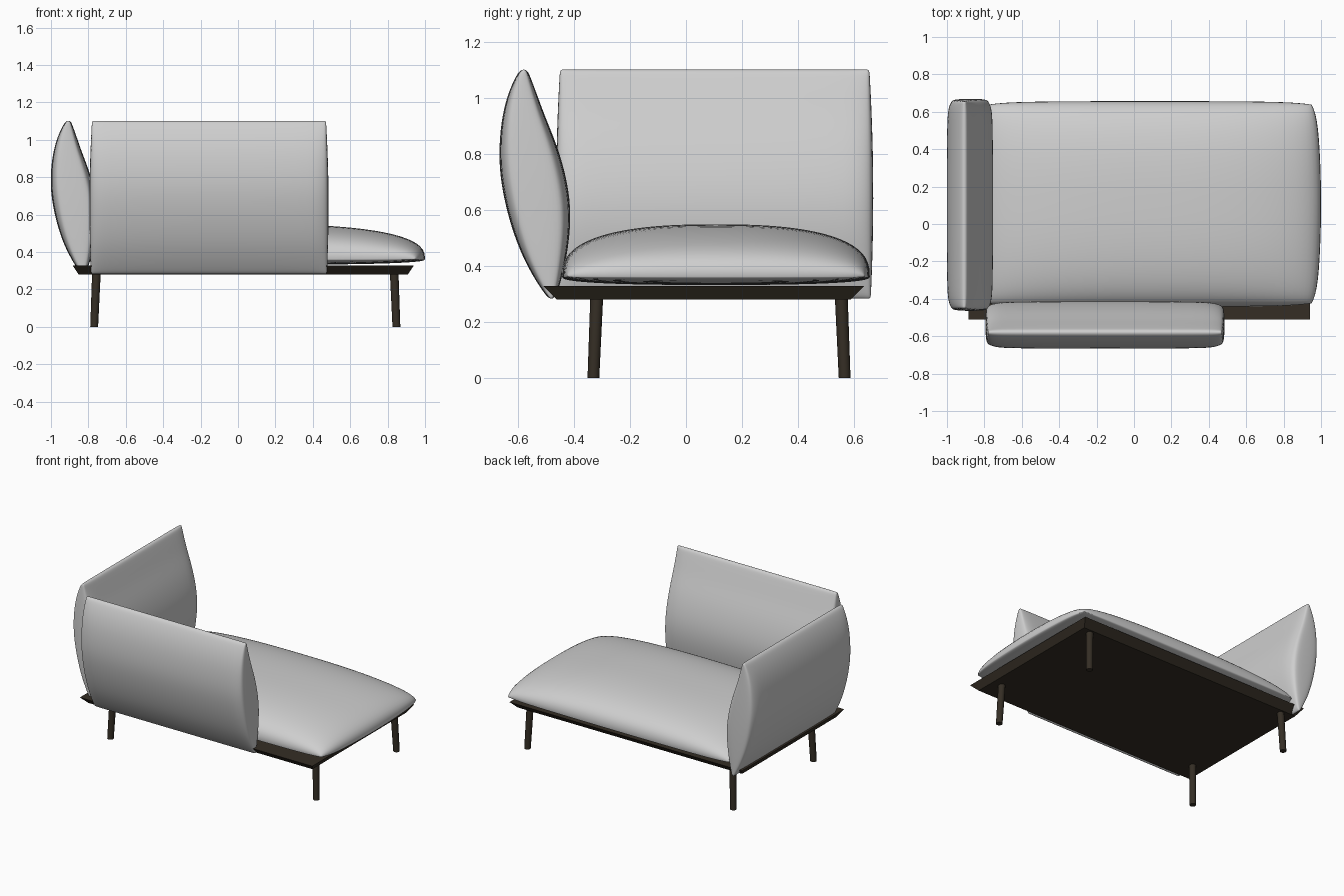
import bpy, bmesh, math
from mathutils import Vector

if "Cube" in bpy.data.objects:
    bpy.data.objects.remove(bpy.data.objects["Cube"])


def material(name, rgb):
    m = bpy.data.materials.new(name)
    m.use_nodes = True
    m.diffuse_color = (*rgb, 1)
    m.node_tree.nodes["Principled BSDF"].inputs["Base Color"].default_value = (*rgb, 1)
    return m


FABRIC = material("light grey fabric", (0.62, 0.62, 0.62))
WOOD = material("dark brown wood", (0.035, 0.027, 0.018))


def finish(bm, name, mat, smooth=180):
    bmesh.ops.recalc_face_normals(bm, faces=bm.faces)
    mesh = bpy.data.meshes.new(name)
    bm.to_mesh(mesh)
    bm.free()
    ob = bpy.data.objects.new(name, mesh)
    bpy.context.collection.objects.link(ob)
    mesh.materials.append(mat)
    bpy.ops.object.select_all(action="DESELECT")
    ob.select_set(True)
    bpy.context.view_layer.objects.active = ob
    bpy.ops.object.shade_smooth_by_angle(angle=math.radians(smooth))
    return ob


# Upright cushion profile: height, outer offset, inner offset
PROFILE = [(1.103, -.012, .012), (1.075, -.03, .024), (1.02, -.055, .045),
           (.94, -.077, .074), (.84, -.088, .116), (.74, -.087, .147),
           (.64, -.071, .166), (.54, -.045, .168), (.44, -.008, .155),
           (.36, .035, .137), (.31, .068, .122), (.282, .09, .108)]
# End rounding: inset along the length, thickness factor
ENDS = [(0, .6), (.012, .78), (.05, .92), (.13, 1)]


def upright_cushion(name, start, end, place, shear=0):
    """Sweep the lens profile along a length, thinning it near both ends."""
    bm = bmesh.new()
    stations = [(start, 1, i, f) for i, f in ENDS]
    stations += [(end, -1, i, f) for i, f in reversed(ENDS)]
    rings = []
    for base, sign, inset, factor in stations:
        outer, inner = [], []
        for z, o, i in PROFILE:
            s = base + sign * (inset + .014 * ((z - .65) / .45) ** 2)
            mid = (o + i) / 2 - shear * (1.1 - z) / .82
            half = (i - o) / 2 * factor
            outer.append(bm.verts.new(place(s, mid - half, z)))
            inner.append(bm.verts.new(place(s, mid + half, z)))
        rings.append(outer + inner[::-1])
    n = len(rings[0])
    for a, b in zip(rings, rings[1:]):
        for k in range(n):
            bm.faces.new((a[k], a[(k + 1) % n], b[(k + 1) % n], b[k]))
    for r in (rings[0], rings[-1]):
        for k in range(n // 2 - 1):
            bm.faces.new((r[k], r[k + 1], r[n - 2 - k], r[n - 1 - k]))
    ob = finish(bm, name, FABRIC)
    sub = ob.modifiers.new("soft", "SUBSURF")
    sub.levels = sub.render_levels = 2


upright_cushion("front_cushion", -.795, .485, lambda s, d, z: (s, -.58 + d, z))
upright_cushion("side_cushion", -.465, .67, lambda s, d, z: (-.907 + d, s, z), .02)

# Seat pillow: two domed sheets joined at the seam
bm = bmesh.new()
for rise in (.187, -.03):
    grid = bmesh.ops.create_grid(bm, x_segments=40, y_segments=40, size=1)
    for v in grid["verts"]:
        a, b = (math.sin(c * math.pi / 2) for c in v.co.xy)
        dome = max(0, (1 - abs(a) ** 2.5) * (1 - abs(b) ** 2.5)) ** .38
        corner = .025 * abs(a * b) ** 8
        v.co = (.085 + .915 * a * (1 - .03 * b * b - corner),
                .107 + .55 * b * (1 - .01 * a * a - corner),
                .362 + rise * dome)
bmesh.ops.remove_doubles(bm, verts=bm.verts, dist=.0005)
finish(bm, "seat_cushion", FABRIC)

# Base board with sloping edges
bm = bmesh.new()
bmesh.ops.create_cube(bm, size=2)
for v in bm.verts:
    top = v.co.z > 0
    hx, hy = (.912, .573) if top else (.88, .525)
    v.co = Vector((.028 + hx * v.co.x, .063 + hy * v.co.y, .328 if top else .28))
finish(bm, "base_board", WOOD, 30)

# Four slightly splayed round legs
for xn, sx in (("right", -1), ("left", 1)):
    for yn, sy in (("front", -1), ("back", 1)):
        bm = bmesh.new()
        bmesh.ops.create_cone(bm, cap_ends=True, segments=20,
                              radius1=.021, radius2=.023, depth=.29)
        for v in bm.verts:
            splay = .012 if v.co.z < 0 else 0
            v.co += Vector((.039 + sx * (.796 + splay),
                            .118 + sy * (.437 + splay), .145))
        finish(bm, f"{yn}_{xn}_leg", WOOD, 40)
